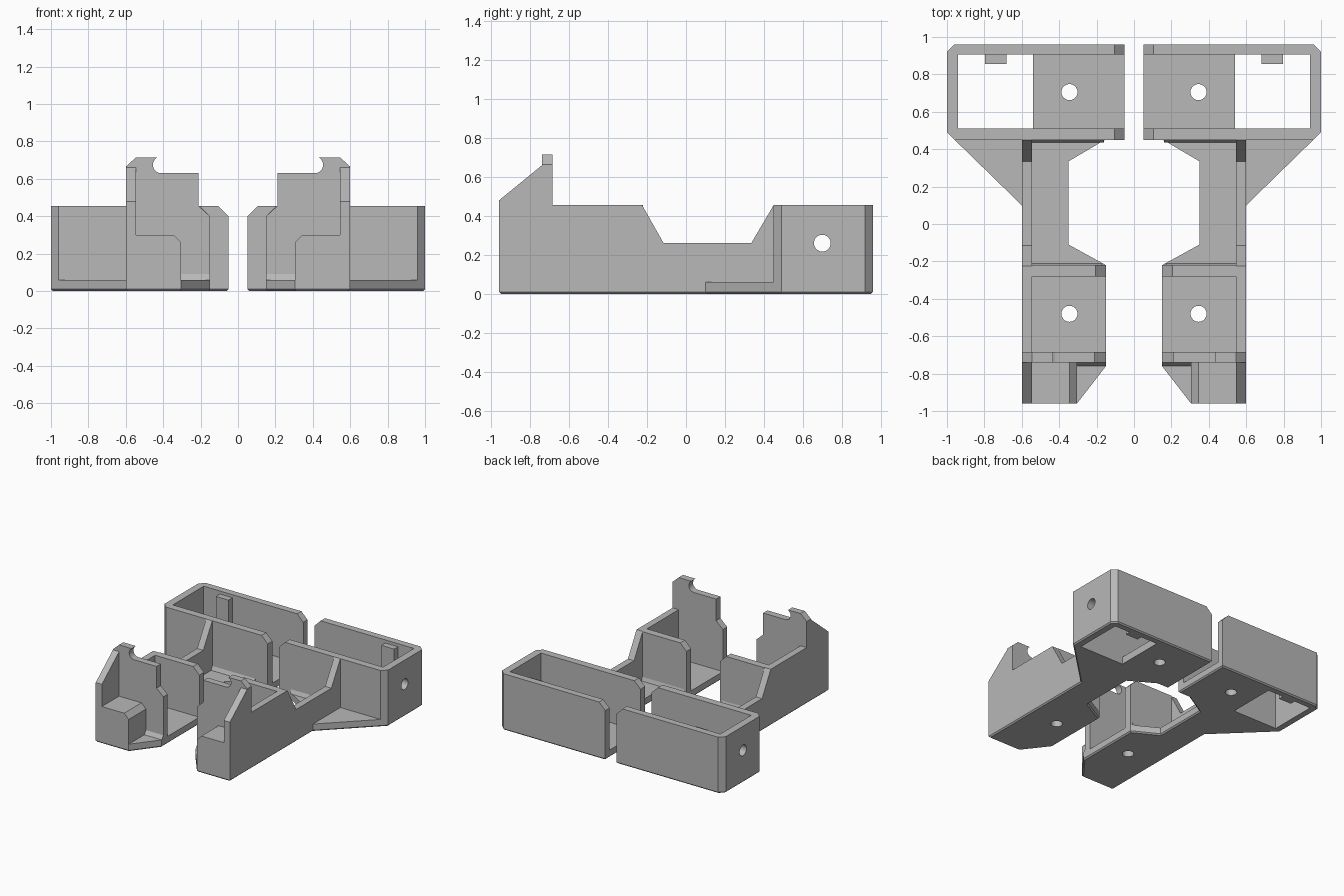
import bpy, bmesh
from math import cos, sin, radians
from mathutils import Vector

cube = bpy.data.objects.get("Cube")
if cube:
    bpy.data.objects.remove(cube, do_unlink=True)

# One plain grey for everything
grey = bpy.data.materials.new("plain grey")
grey.use_nodes = True
colour = (0.48, 0.48, 0.48, 1)
grey.diffuse_color = colour
grey.node_tree.nodes["Principled BSDF"].inputs["Base Color"].default_value = colour

BASE = 0.06    # floor thickness
TOP = 0.455    # usual wall height
INNER = 0.545  # inner face of the side wall
OUTER = 0.60   # outer face of the side wall


def prism(name, pts, axis, lo, hi, chamfer=0):
    """Extrude a 2D profile along an axis, optionally chamfering the underside."""
    place = {"x": lambda a, b: (lo, a, b),
             "y": lambda a, b: (a, lo, b),
             "z": lambda a, b: (a, b, lo)}[axis]
    bm = bmesh.new()
    face = bm.faces.new([bm.verts.new(place(a, b)) for a, b in pts])
    out = bmesh.ops.extrude_face_region(bm, geom=[face])
    step = Vector([hi - lo if c == axis else 0 for c in "xyz"])
    bmesh.ops.translate(bm, vec=step,
                        verts=[g for g in out["geom"] if isinstance(g, bmesh.types.BMVert)])
    bmesh.ops.recalc_face_normals(bm, faces=bm.faces)
    if chamfer:
        low = [e for e in bm.edges if all(v.co.z < lo + 0.001 for v in e.verts)]
        bmesh.ops.bevel(bm, geom=low, offset=chamfer, segments=1, affect='EDGES')
    mesh = bpy.data.meshes.new(name)
    bm.to_mesh(mesh)
    bm.free()
    mesh.materials.append(grey)
    obj = bpy.data.objects.new(name, mesh)
    bpy.context.collection.objects.link(obj)
    return obj


def circle(cx, cy, r=0.043, n=32):
    return [(cx + r * cos(radians(360 * i / n)), cy + r * sin(radians(360 * i / n)))
            for i in range(n)]


def rect(a0, b0, a1, b1):
    return [(a0, b0), (a1, b0), (a1, b1), (a0, b1)]


def cut(obj, cutter):
    mod = obj.modifiers.new("cut", 'BOOLEAN')
    mod.operation = 'DIFFERENCE'
    mod.solver = 'EXACT'
    mod.object = cutter
    bpy.context.view_layer.objects.active = obj
    bpy.ops.object.modifier_apply(modifier=mod.name)
    bpy.data.objects.remove(cutter, do_unlink=True)


def cross_wall_profile(x0, x1):
    """Upright panel with its free top corner clipped."""
    return [(x0, BASE), (x0, 0.40), (x0 + 0.055, TOP), (x1, TOP), (x1, BASE)]


parts = []

# Floor plate with window and screw holes
base = prism("base_plate", [
    (0.05, 0.96), (0.96, 0.96), (1, 0.92), (1, 0.49), (OUTER, 0.10), (OUTER, -0.96),
    (0.305, -0.96), (0.15, -0.76), (0.15, -0.22), (0.35, -0.11), (0.35, 0.335),
    (0.155, 0.45), (0.05, 0.45)], "z", 0, BASE, chamfer=0.01)
cut(base, prism("window_cutter", rect(0.54, 0.51, 0.94, 0.905), "z", -0.1, 0.2))
for y in (0.705, -0.48):
    cut(base, prism("screw_cutter", circle(0.345, y), "z", -0.1, 0.2))
parts.append(base)

# Rear box walls
parts.append(prism("box_back_wall", cross_wall_profile(0.05, 0.94), "y", 0.905, 0.96))
parts.append(prism("box_front_wall", cross_wall_profile(0.05, 0.94), "y", 0.45, 0.51))
box_end = prism("box_end_wall", [(0.94, 0.96), (0.96, 0.96), (1, 0.92), (1, 0.49),
                                 (0.96, 0.45), (0.94, 0.45)], "z", BASE, TOP)
cut(box_end, prism("side_hole_cutter", circle(0.70, 0.26), "x", 0.8, 1.1))
parts.append(box_end)
parts.append(prism("box_rib", rect(0.683, 0.855, 0.797, 0.905), "z", 0.005, 0.43))

# Long side wall with dipped middle and raised front
parts.append(prism("side_wall", [
    (-0.96, BASE), (-0.96, 0.48), (-0.74, 0.66), (-0.685, 0.66), (-0.685, TOP),
    (-0.225, TOP), (-0.115, 0.26), (0.335, 0.26), (0.45, TOP), (0.45, BASE)],
    "x", INNER, OUTER))

# Middle panel
parts.append(prism("middle_wall", cross_wall_profile(0.15, INNER), "y", -0.28, -0.22))

# Front panel with rounded hook
hook = [(0.41 + 0.045 * cos(radians(a)), 0.675 + 0.045 * sin(radians(a)))
        for a in range(-90, 61, 15)]
parts.append(prism("front_wall", [(0.15, BASE), (0.15, 0.40), (0.21, TOP), (0.21, 0.63)]
                   + hook + [(INNER, 0.715), (OUTER, 0.665), (OUTER, BASE)],
                   "y", -0.74, -0.685))

# Solid step ahead of the front panel
parts.append(prism("front_step", [(0.305, BASE), (0.305, 0.26), (0.345, 0.30),
                                  (INNER, 0.30), (INNER, BASE)], "y", -0.96, -0.74))

# Small sloped strips at the foot of the panels
for name, y, dy, x0, x1 in (("rear_foot", 0.45, -0.015, 0.16, INNER),
                            ("middle_foot", -0.22, 0.01, 0.17, INNER),
                            ("front_foot", -0.74, -0.02, 0.15, 0.305)):
    parts.append(prism(name, [(y, BASE), (y + dy, BASE), (y, BASE + 0.03)], "x", x0, x1))

# Mirror every part to the other side
for obj in parts:
    obj.modifiers.new("mirror", 'MIRROR').use_axis[0] = True
